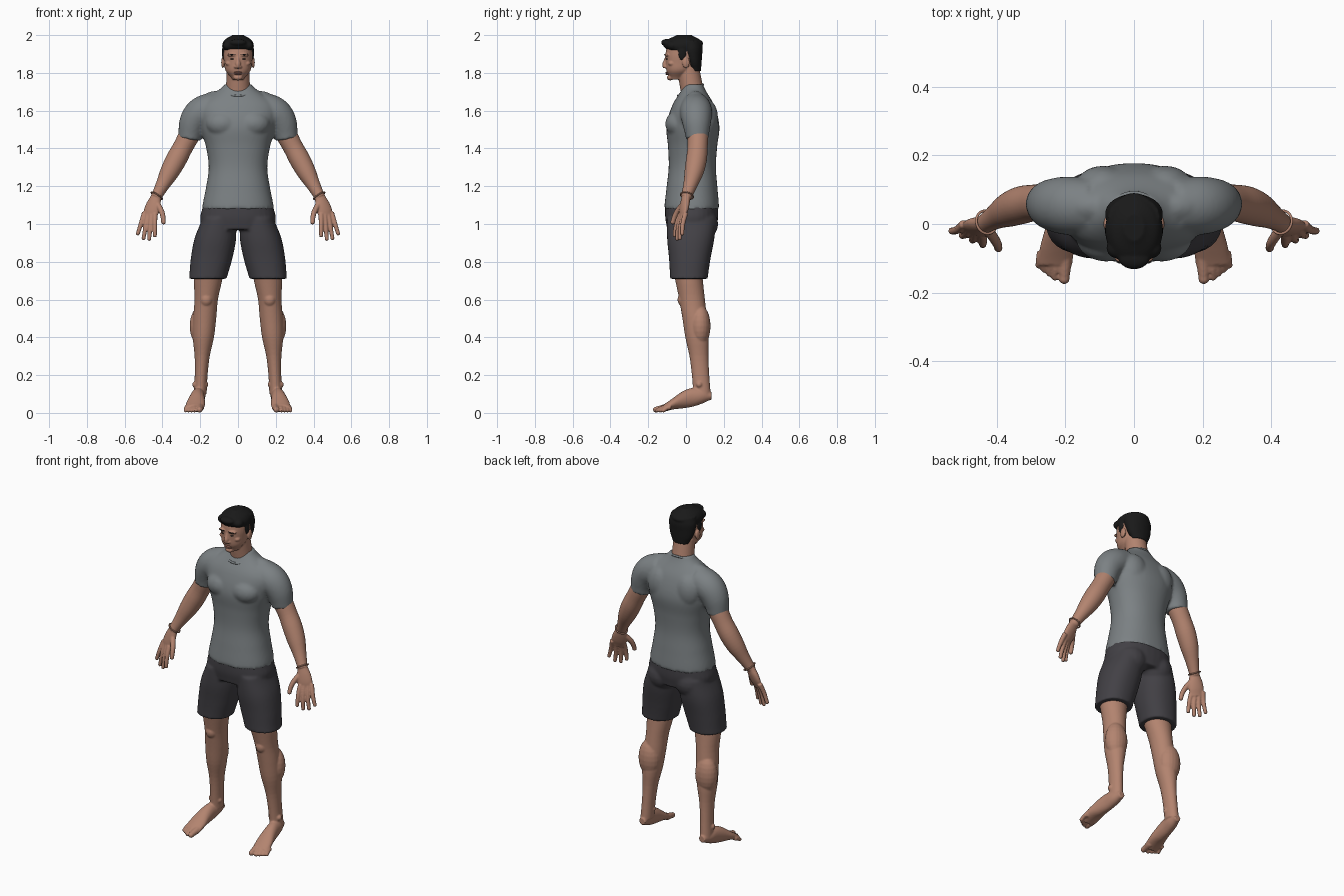
import bpy, bmesh, math
from mathutils import Vector, Matrix

if "Cube" in bpy.data.objects:
    bpy.data.objects.remove(bpy.data.objects["Cube"])

X, Y, Z = Vector((1, 0, 0)), Vector((0, 1, 0)), Vector((0, 0, 1))
SIDES = {"left": 1, "right": -1}


def material(name, *rgb):
    mat = bpy.data.materials.new(name)
    mat.use_nodes = True
    mat.diffuse_color = (*rgb, 1)
    bsdf = mat.node_tree.nodes["Principled BSDF"]
    bsdf.inputs["Base Color"].default_value = (*rgb, 1)
    bsdf.inputs["Roughness"].default_value = .7
    return mat


skin = material("skin", .45, .23, .16)
lip = material("lip", .36, .16, .12)
grey = material("shirt grey", .2, .22, .23)
charcoal = material("shorts charcoal", .055, .052, .06)
black = material("hair black", .01, .01, .01)


def sample(values, t):
    """Smooth curve through evenly spaced values, t from start to end."""
    last = len(values) - 1
    i = min(int(t * last), last - 1)
    f = t * last - i
    here, there = values[i], values[i + 1]
    leave = (there - values[max(i - 1, 0)]) / 2
    arrive = (values[min(i + 2, last)] - here) / 2
    rise = there - here
    return here + leave * f + (3 * rise - 2 * leave - arrive) * f ** 2 + (leave + arrive - 2 * rise) * f ** 3


def tube(bm, start, end, widths, depths=None, bow=(0, 0, 0), side=X, axis=None, mirror=1,
         square=1, sides=32, steps=24):
    """Loft ellipses from start to end along a bowed line; mirror = -1 flips it in x."""
    start, end, bow = Vector(start), Vector(end), Vector(bow)
    depths = depths or widths
    rings = []
    for i in range(steps + 1):
        t = i / steps
        centre = start.lerp(end, t) + bow * math.sin(math.pi * t)
        along = axis or (end - start + bow * math.pi * math.cos(math.pi * t)).normalized()
        across = (side - along * side.dot(along)).normalized()
        through = along.cross(across)
        ring = []
        for k in range(sides):
            angle = math.tau * k / sides
            c, d = [math.copysign(abs(v) ** square, v) for v in (math.cos(angle), math.sin(angle))]
            v = centre + across * c * sample(widths, t) + through * d * sample(depths, t)
            ring.append(bm.verts.new((v.x * mirror, v.y, v.z)))
        rings.append(ring)
    for a, b in zip(rings, rings[1:]):
        for k in range(sides):
            bm.faces.new((a[k], a[k - 1], b[k - 1], b[k]))
    bm.faces.new(rings[0])
    bm.faces.new(rings[-1])


def blob(bm, centre, size, mirror=1):
    x, y, z = centre
    place = Matrix.Translation((x * mirror, y, z))
    bmesh.ops.create_uvsphere(bm, u_segments=20, v_segments=12, radius=1,
                              matrix=place @ Matrix.Diagonal((*size, 1)))


def digit(bm, base, tip, radius, mirror, bow):
    """A finger or toe with a rounded end."""
    tube(bm, base, tip, [radius * 1.1, radius, radius * .85], bow=bow, mirror=mirror, sides=12, steps=8)
    blob(bm, tip, [radius * .87] * 3, mirror)


def between(first, last, t):
    return Vector(first).lerp(Vector(last), t)


def finish(name, bm, mat, voxel=0, smooth=2):
    """Make the object; with a voxel size its pieces blend into one surface."""
    bmesh.ops.recalc_face_normals(bm, faces=bm.faces)
    for face in bm.faces:
        face.smooth = True
    mesh = bpy.data.meshes.new(name)
    bm.to_mesh(mesh)
    bm.free()
    mesh.materials.append(mat)
    ob = bpy.data.objects.new(name, mesh)
    bpy.context.collection.objects.link(ob)
    if voxel:
        blend = ob.modifiers.new("Blend", 'REMESH')
        blend.mode, blend.voxel_size, blend.use_smooth_shade = 'VOXEL', voxel, True
        soften = ob.modifiers.new("Soften", 'SMOOTH')
        soften.factor, soften.iterations = .5, smooth


def cord(name, mat, centre, radius, thickness, direction):
    """A thin round band facing the given direction."""
    turn = Vector(direction).to_track_quat('Z', 'Y').to_euler()
    bpy.ops.mesh.primitive_torus_add(major_radius=radius, minor_radius=thickness, major_segments=40,
                                     minor_segments=8, location=centre, rotation=turn)
    band = bpy.context.object
    band.name = name
    band.data.materials.append(mat)
    bpy.ops.object.shade_smooth()


# Shirt: torso, chest, shoulder blades, trapezius and sleeves
bm = bmesh.new()
tube(bm, (0, .03, 1.08), (0, .04, 1.74), [.19, .17, .155, .17, .2, .205, .07],
     [.145, .135, .125, .13, .14, .11, .05], axis=Z, square=.9, sides=48, steps=36)
for s in SIDES.values():
    tube(bm, (.12, .05, 1.62), (.257, .06, 1.45), [.08, .085, .075, .06], bow=(.03, 0, .03), mirror=s)
    blob(bm, (.08, -.04, 1.53), (.09, .07, .07), s)
    blob(bm, (.09, .11, 1.56), (.08, .06, .1), s)
    blob(bm, (.11, .05, 1.65), (.09, .05, .055), s)
finish("shirt", bm, grey, .009, 3)
cord("shirt_collar", grey, (0, .024, 1.708), .073, .006, (0, -.4, .9))

# Shorts: hips, wide legs and seat
bm = bmesh.new()
tube(bm, (0, .03, .97), (0, .03, 1.1), [.19, .2, .185], [.13, .14, .14], axis=Z, square=.9)
for s in SIDES.values():
    tube(bm, (.16, .015, .71), (.1, .03, 1.03), [.1, .11, .11, .09], [.1, .11, .125, .13],
         axis=Z, mirror=s, square=.9)
    blob(bm, (.09, .08, 1), (.09, .09, .09), s)
finish("shorts", bm, charcoal, .008, 3)

for name, s in SIDES.items():
    # Arm, palm, fingers and thumb
    bm = bmesh.new()
    wrist = Vector((.435, 0, 1.14))
    tube(bm, (.22, .06, 1.54), wrist, [.05, .055, .053, .055, .05, .037, .028], bow=(0, .025, 0), mirror=s)
    tube(bm, wrist, (.47, -.02, 1.03), [.03, .04, .043, .035], [.022, .022, .019, .012],
         side=Vector((.9, .35, .1)), mirror=s)
    for i in range(4):
        t = i / 3
        reach = Z * .025 * math.sin(math.pi * t)
        digit(bm, between((.495, 0, 1.06), (.44, -.03, 1.05), t),
              between((.53, -.02, .95), (.44, -.06, .94), t) - reach, .0125, s, (0, -.006, 0))
    digit(bm, (.43, -.01, 1.11), (.395, -.07, 1.01), .0145, s, (-.01, -.01, 0))
    finish(name + "_arm", bm, skin, .0042)
    cord(name + "_wrist_cord", skin, (.43 * s, .005, 1.15), .034, .004, (.5 * s, -.2, -.8))

    # Leg with calf, kneecap and ankle bones
    bm = bmesh.new()
    tube(bm, (.2, .085, .1), (.15, 0, .8), [.034, .034, .04, .056, .061, .062, .075, .085],
         [.046, .046, .05, .062, .065, .068, .073, .08], bow=(.005, .01, 0), axis=Z, mirror=s)
    blob(bm, (.19, .075, .46), (.066, .055, .11), s)
    blob(bm, (.168, -.01, .6), (.035, .035, .04), s)
    for x in (.17, .23):
        blob(bm, (x, .07, .15), (.012, .016, .016), s)
    # Foot and toes
    tube(bm, (.2, .135, .09), (.23, -.12, .023), [.02, .033, .036, .042, .05, .05],
         [.02, .04, .05, .045, .03, .02], bow=(0, 0, .02), axis=Y, mirror=s)
    digit(bm, (.2, -.1, .03), (.203, -.16, .017), .018, s, (0, 0, 0))
    for i in range(4):
        t = i / 3
        digit(bm, between((.225, -.1, .03), (.27, -.08, .03), t),
              between((.23, -.155, .012), (.277, -.12, .012), t), .012, s, (0, 0, .005))
    finish(name + "_leg", bm, skin, .005)

# Head: neck, skull, nose, chin, brow, cheeks and ears
bm = bmesh.new()
tube(bm, (0, .045, 1.64), (0, .01, 1.83), [.07, .063, .061], [.062, .061, .06], axis=Z)
tube(bm, (0, -.05, 1.765), (0, -.01, 1.99), [.03, .065, .074, .078, .072, .035],
     [.035, .067, .083, .092, .085, .045], bow=(0, .01, 0), axis=Z, square=.92)
tube(bm, (0, -.1, 1.89), (0, -.11, 1.825), [.009, .009, .014, .012], bow=(0, -.006, 0), axis=Z, sides=16)
blob(bm, (0, -.084, 1.775), (.024, .017, .015))
for s in SIDES.values():
    blob(bm, (.013, -.107, 1.832), (.008, .01, .008), s)
    blob(bm, (.03, -.1, 1.895), (.027, .014, .009), s)
    blob(bm, (.047, -.075, 1.85), (.02, .02, .014), s)
    blob(bm, (.08, 0, 1.855), (.009, .02, .03), s)
finish("head", bm, skin, .004)

# Lips, eyes and eyebrows
bm = bmesh.new()
for z in (1.794, 1.802):
    blob(bm, (0, -.098, z), (.023, .011, .005))
finish("lips", bm, lip)
for name, s in SIDES.items():
    bm = bmesh.new()
    blob(bm, (.03, -.1, 1.874), (.011, .008, .003), s)
    finish(name + "_eye", bm, black)
    bm = bmesh.new()
    blob(bm, (.032, -.11, 1.896), (.019, .006, .003), s)
    finish(name + "_eyebrow", bm, black)

# Hair: crown, back, swept front, sideburns and temples
bm = bmesh.new()
tube(bm, (0, -.02, 1.92), (0, -.01, 2), [.08, .084, .08, .065, .03], [.08, .1, .105, .08, .04], axis=Z)
tube(bm, (0, .05, 1.81), (0, .02, 1.97), [.05, .07, .08, .084, .075], [.03, .04, .05, .06, .06], axis=Z)
blob(bm, (0, -.1, 1.96), (.045, .032, .02))
for s in SIDES.values():
    blob(bm, (.074, -.02, 1.905), (.011, .022, .04), s)
    blob(bm, (.05, -.07, 1.945), (.03, .03, .025), s)
finish("hair", bm, black, .005)
